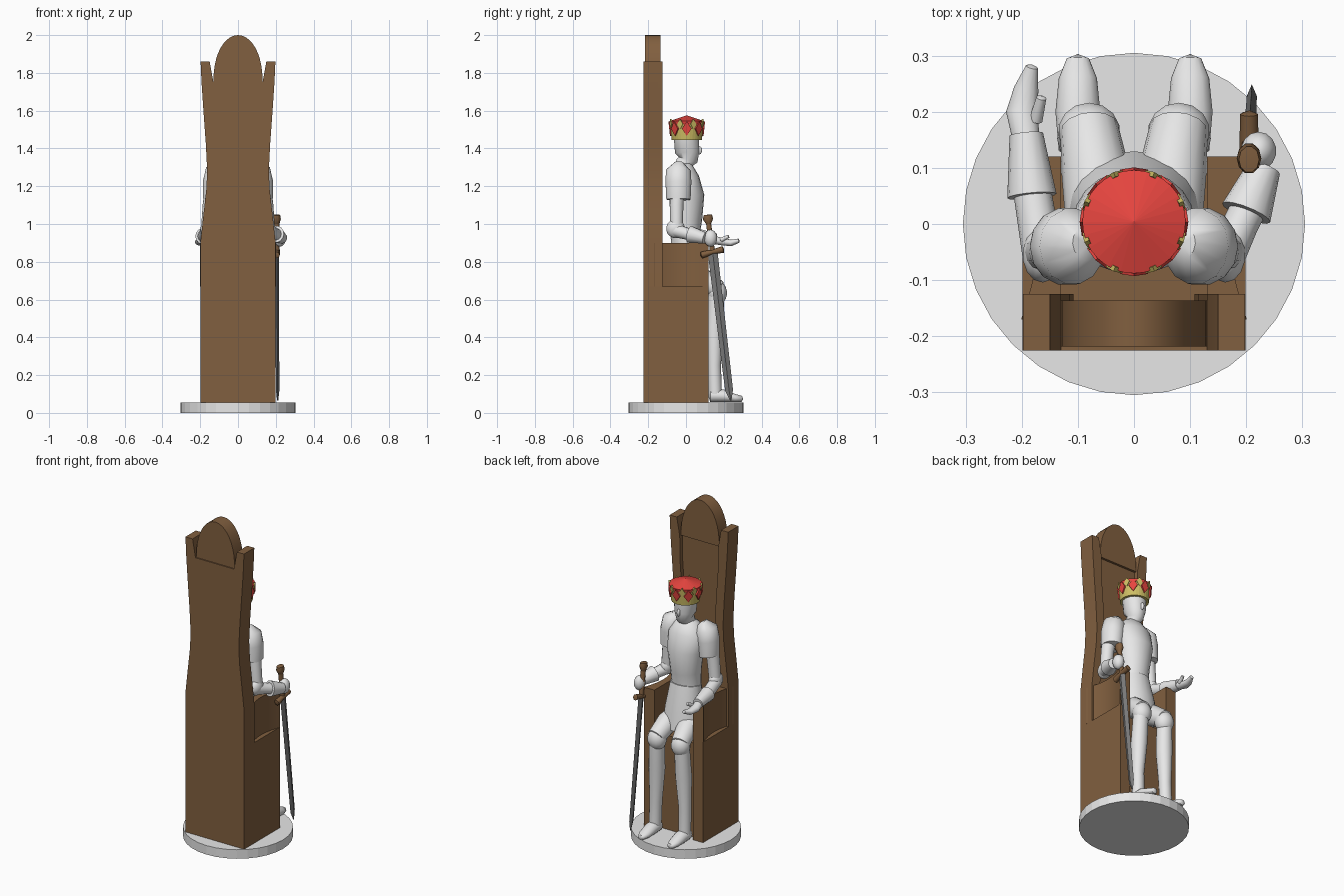
import bpy, bmesh, math
from mathutils import Vector, Matrix

cube = bpy.data.objects.get("Cube")
if cube:
    bpy.data.objects.remove(cube, do_unlink=True)


def material(name, r, g, b):
    m = bpy.data.materials.new(name)
    m.use_nodes = True
    m.diffuse_color = (r, g, b, 1)
    m.node_tree.nodes["Principled BSDF"].inputs["Base Color"].default_value = (r, g, b, 1)
    return m


WHITE = material("pale_stone", .8, .8, .8)
BROWN = material("wood_brown", .22, .115, .05)
RED = material("crown_red", .8, .06, .05)
GOLD = material("crown_gold", .62, .52, .13)
STEEL = material("blade_grey", .2, .2, .2)


def finish(name, bm, mat, angle=None):
    bmesh.ops.recalc_face_normals(bm, faces=bm.faces)
    mesh = bpy.data.meshes.new(name)
    bm.to_mesh(mesh)
    bm.free()
    ob = bpy.data.objects.new(name, mesh)
    bpy.context.collection.objects.link(ob)
    mesh.materials.append(mat)
    if angle:
        bpy.ops.object.select_all(action='DESELECT')
        ob.select_set(True)
        bpy.context.view_layer.objects.active = ob
        bpy.ops.object.shade_smooth_by_angle(angle=math.radians(angle))
    return ob


def box(name, x, y, z, mat=BROWN):
    bm = bmesh.new()
    size = Matrix.Diagonal((x[1] - x[0], y[1] - y[0], z[1] - z[0], 1))
    mid = Vector((sum(x), sum(y), sum(z))) / 2
    bmesh.ops.create_cube(bm, size=1, matrix=Matrix.Translation(mid) @ size)
    return finish(name, bm, mat)


def prism(name, outline, move, mat=BROWN, angle=30):
    """Extrude a closed outline of 3D points along a vector."""
    bm = bmesh.new()
    face = bm.faces.new([bm.verts.new(p) for p in outline])
    ext = bmesh.ops.extrude_face_region(bm, geom=[face])["geom"]
    bmesh.ops.translate(bm, verts=[v for v in ext if isinstance(v, bmesh.types.BMVert)], vec=move)
    return finish(name, bm, mat, angle)


def cone(name, r1, r2, z1, z2, mat, sides=32, y=0, angle=None):
    bm = bmesh.new()
    bmesh.ops.create_cone(bm, cap_ends=True, segments=sides, radius1=r1, radius2=r2,
                          depth=z2 - z1, matrix=Matrix.Translation((0, y, (z1 + z2) / 2)))
    return finish(name, bm, mat, angle)


def ball(name, centre, radii, mat=WHITE):
    bm = bmesh.new()
    bmesh.ops.create_uvsphere(bm, u_segments=14, v_segments=9, radius=1,
                              matrix=Matrix.Translation(centre) @ Matrix.Diagonal((*radii, 1)))
    return finish(name, bm, mat, 60)


def tube(name, path, mat=WHITE, sides=14, bulge=.4, angle=50):
    """Loft ellipses along a path of (x, y, z, radius[, second radius])."""
    pts = [Vector(p[:3]) for p in path]
    whole = (pts[-1] - pts[0]).normalized()
    ref = Vector((0, 1, 0)) if abs(whole.z) > .6 else Vector((0, 0, 1))
    bm, rings = bmesh.new(), []
    for i, p in enumerate(path):
        t = (pts[min(i + 1, len(pts) - 1)] - pts[max(i - 1, 0)]).normalized()
        u = ref.cross(t).normalized()
        v = t.cross(u)
        ring = []
        for k in range(sides):
            a = math.tau * k / sides
            ring.append(bm.verts.new(pts[i] + u * p[3] * math.cos(a) + v * p[-1] * math.sin(a)))
        rings.append(ring)
    for a, b in zip(rings, rings[1:]):
        for k in range(sides):
            n = (k + 1) % sides
            bm.faces.new((a[k], a[n], b[n], b[k]))
    for ring, p, q, r in ((rings[0], pts[0], pts[1], path[0][3]),
                          (rings[-1], pts[-1], pts[-2], path[-1][3])):
        tip = bm.verts.new(p + (p - q).normalized() * r * bulge)
        for k in range(sides):
            bm.faces.new((ring[k], ring[(k + 1) % sides], tip))
    return finish(name, bm, mat, angle)


# Round base
cone("base", .305, .305, 0, .055, WHITE)

# Throne: seat block, side walls, scooped armrests
FLOOR, SEAT = .055, .67
box("seat", (-.14, .14), (-.2, .09), (FLOOR, .63))
for s, side in ((1, "left"), (-1, "right")):
    box(side + "_seat_wall", sorted((s * .13, s * .199)), (-.2, .12), (FLOOR, SEAT))
    scoop = [(s * (.201 - .03 * math.sin(math.pi * k / 10)), -.17 + .029 * k, SEAT)
             for k in range(11)]
    prism(side + "_armrest", [(s * .13, -.17, SEAT)] + scoop + [(s * .13, .12, SEAT)], (0, 0, .23))

# Waisted back: thin panel with thicker posts on both edges
edge = [(.199, FLOOR), (.199, .9), (.185, 1.03), (.168, 1.18), (.163, 1.28), (.17, 1.42),
        (.183, 1.6), (.193, 1.75)]
panel = [(x, -.225, z) for x, z in edge] + [(-x, -.225, z) for x, z in reversed(edge)]
prism("back_panel", panel, (0, .075, 0))
for s, side in ((1, "left"), (-1, "right")):
    outer = edge + [(.198, 1.86), (.15, 1.86), (.13, 1.75)]
    inner = [(x - .055, z) for x, z in reversed(edge[:-1])]
    prism(side + "_post", [(s * x, -.225, z) for x, z in outer + inner], (0, .1, 0))

# Rounded crest on the back
arch = [(.13 * math.cos(math.pi * k / 20), -.218, 1.75 + .25 * math.sin(math.pi * k / 20) ** .9)
        for k in range(21)]
prism("crest", arch, (0, .082, 0))

# Body, skirt and head
tube("torso", [(0, 0, .72, .1, .085), (0, -.005, .93, .085, .075), (0, 0, 1.02, .088, .085),
               (0, .005, 1.15, .108, .092), (0, -.01, 1.24, .112, .08),
               (0, -.025, 1.31, .065, .055)], sides=20)
tube("skirt", [(0, .03, .68, .122, .1), (0, .02, .8, .11, .092), (0, 0, .94, .09, .082)],
     sides=20, bulge=0)
tube("head", [(0, -.02, 1.28, .05, .05), (0, -.01, 1.325, .043, .045), (0, .012, 1.34, .042, .052),
              (0, .006, 1.38, .06, .066), (0, .002, 1.46, .068, .068)])
ball("nose", (0, .07, 1.39), (.01, .015, .022))

# Arms, legs and feet
for s, side in ((1, "left"), (-1, "right")):
    tube(side + "_shoulder_plate", [(s * .085, -.035, 1.315, .03), (s * .11, -.04, 1.28, .062, .068),
                                    (s * .12, -.04, 1.22, .066, .07),
                                    (s * .128, -.04, 1.13, .058, .066)], bulge=.15)
    tube(side + "_upper_arm", [(s * .135, -.045, 1.2, .04), (s * .15, -.05, 1.1, .037),
                               (s * .162, -.05, .97, .034)])
    ball(side + "_elbow", (s * .163, -.055, .975), (.036, .05, .05))
    tube(side + "_thigh", [(s * .06, -.02, .73, .06), (s * .068, .09, .705, .061),
                           (s * .08, .17, .65, .052)])
    ball(side + "_knee", (s * .08, .165, .635), (.056, .052, .065))
    tube(side + "_shin", [(s * .085, .16, .62, .044), (s * .09, .152, .45, .047),
                          (s * .098, .15, .25, .036), (s * .1, .155, .1, .036)])
    tube(side + "_foot", [(s * .1, .13, .092, .034, .036), (s * .1, .2, .09, .04, .034),
                          (s * .1, .26, .078, .034, .022), (s * .1, .295, .074, .02, .016)])

# Sword arm with closed fist
tube("left_forearm", [(.163, -.055, .965, .036), (.19, 0, .95, .032), (.22, .06, .935, .033)])
tube("left_cuff", [(.2, .02, .945, .046), (.232, .1, .925, .03)], bulge=.1)
ball("left_fist", (.222, .13, .925), (.032, .035, .045))

# Open arm with palm up
tube("right_forearm", [(-.163, -.055, .965, .036), (-.18, .05, .935, .034), (-.19, .15, .92, .026)])
tube("right_cuff", [(-.182, .05, .935, .044), (-.192, .16, .92, .03)], bulge=.1)
tube("right_palm", [(-.192, .15, .915, .024, .022), (-.2, .2, .905, .028, .02),
                    (-.192, .24, .9, .022, .017), (-.182, .28, .912, .011, .011)])
tube("right_thumb", [(-.175, .185, .915, .012), (-.165, .225, .935, .009)])

# Sword
tube("blade", [(.205, .14, .86, .011, .026), (.21, .228, .12, .009, .021), (.21, .237, .066, .003, .004)],
     STEEL, sides=4, angle=10)
tube("guard", [(.205, .082, .835, .016, .018), (.205, .14, .852, .017, .013),
               (.205, .196, .865, .016, .018)], BROWN, sides=8)
tube("grip", [(.205, .14, .855, .014), (.205, .117, 1.02, .014)], BROWN, sides=10)
tube("pommel", [(.205, .12, 1.0, .014), (.205, .117, 1.025, .022, .028),
                (.205, .115, 1.048, .018, .024)], BROWN, sides=10, bulge=.1)

# Crown: flared band, peaked cap, red diamonds alternating with gold points
CY = .004
cone("crown_band", .08, .089, 1.445, 1.53, GOLD, y=CY)
cone("crown_rim", .089, .092, 1.528, 1.545, RED, y=CY)
cone("crown_cap", .092, 0, 1.545, 1.575, RED, sides=24, y=CY)


def diamonds(name, count, turn, z, wide, tall, mat):
    bm = bmesh.new()
    for k in range(count):
        spin = Matrix.Rotation(math.tau * (k + turn) / count, 4, 'Z')
        place = (Matrix.Translation((0, CY, z)) @ spin @ Matrix.Translation((0, .0885, 0))
                 @ Matrix.Rotation(math.radians(84), 4, 'X') @ Matrix.Diagonal((wide, tall, 1, 1)))
        bmesh.ops.create_cone(bm, cap_ends=True, segments=4, radius1=1, radius2=1,
                              depth=.009, matrix=place @ Matrix.Rotation(0, 4, 'Z'))
    finish(name, bm, mat)


diamonds("crown_diamonds", 8, 0, 1.505, .025, .038, RED)
diamonds("crown_points", 8, .5, 1.53, .016, .026, GOLD)
